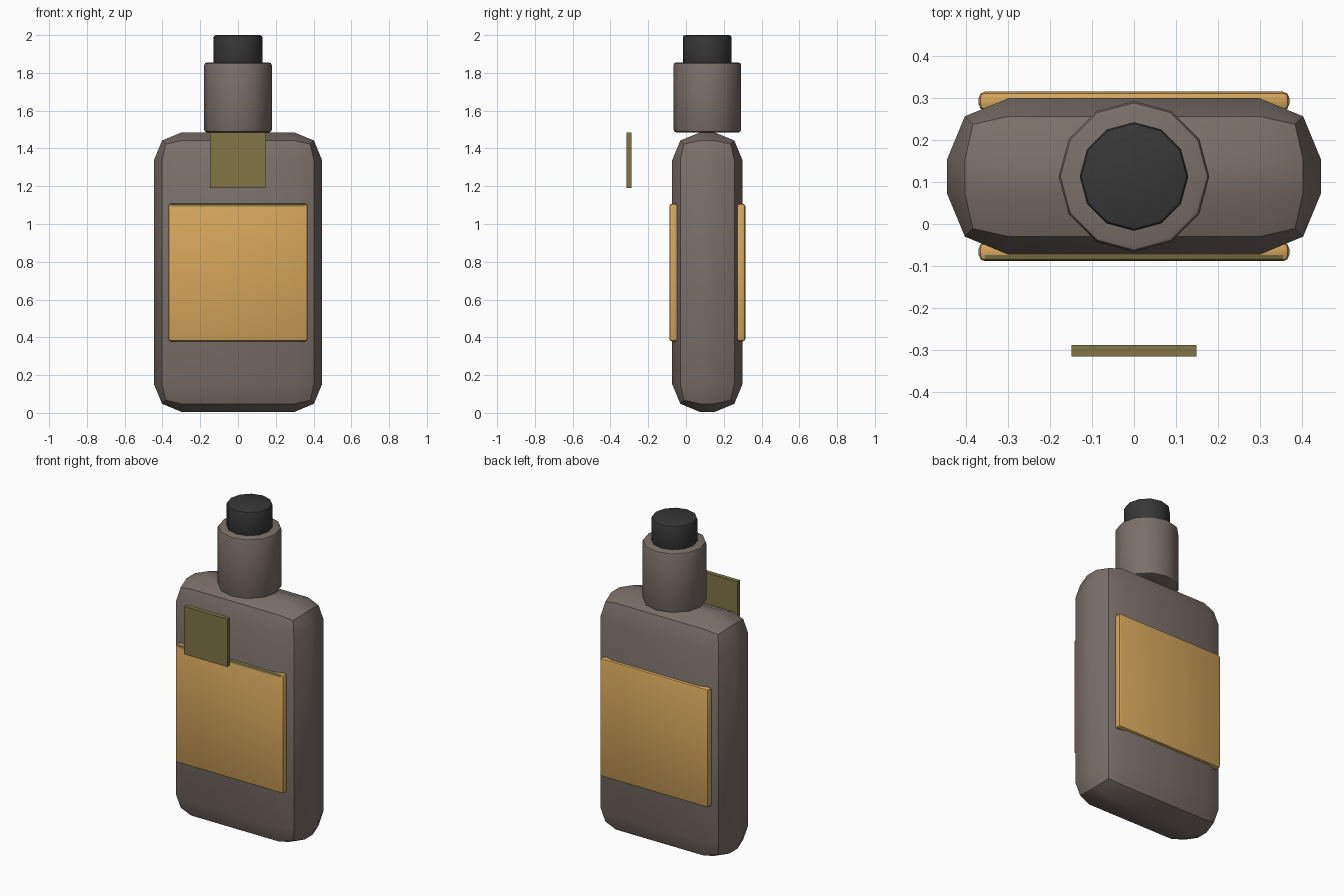
import bpy, bmesh, math
from mathutils import Matrix

cube = bpy.data.objects.get("Cube")
if cube:
    bpy.data.objects.remove(cube, do_unlink=True)

MID_Y = 0.113


def material(name, rgb):
    color = [(c / 255) ** 2.2 for c in rgb] + [1.0]
    mat = bpy.data.materials.new(name)
    mat.use_nodes = True
    mat.diffuse_color = color
    mat.node_tree.nodes["Principled BSDF"].inputs["Base Color"].default_value = color
    return mat


glass = material("brown grey glass", (122, 111, 106))
paper = material("tan paper", (213, 165, 92))
olive = material("olive tag", (128, 116, 72))
black = material("black cap", (58, 58, 58))


def finish(name, bm, mats, angle=30):
    bmesh.ops.recalc_face_normals(bm, faces=bm.faces)
    mesh = bpy.data.meshes.new(name)
    bm.to_mesh(mesh)
    bm.free()
    obj = bpy.data.objects.new(name, mesh)
    bpy.context.collection.objects.link(obj)
    for mat in mats:
        mesh.materials.append(mat)
    bpy.ops.object.select_all(action="DESELECT")
    obj.select_set(True)
    bpy.context.view_layer.objects.active = obj
    bpy.ops.object.shade_smooth_by_angle(angle=math.radians(angle))
    return obj


def box(name, size, center, mats, bevel=0):
    bm = bmesh.new()
    bmesh.ops.create_cube(bm, size=1)
    bmesh.ops.scale(bm, vec=size, verts=bm.verts)
    bmesh.ops.translate(bm, vec=center, verts=bm.verts)
    if bevel:
        bmesh.ops.bevel(bm, geom=bm.edges[:], offset=bevel, segments=2,
                        profile=0.5, affect="EDGES")
    return finish(name, bm, mats)


def drum(name, radius, bottom, top, mats, bevel):
    bm = bmesh.new()
    bmesh.ops.create_cone(bm, cap_ends=True, segments=12, radius1=radius,
                          radius2=radius, depth=top - bottom,
                          matrix=Matrix.Translation((0, MID_Y, (top + bottom) / 2)))
    rims = [e for e in bm.edges if abs(e.verts[0].co.z - e.verts[1].co.z) < 1e-4]
    bmesh.ops.bevel(bm, geom=rims, offset=bevel, segments=2,
                    profile=0.5, affect="EDGES")
    return finish(name, bm, mats, 35)


# Flask body, neck and cap
box("bottle_body", (0.89, 0.372, 1.48), (0, MID_Y, 0.745), [glass], 0.147)
drum("bottle_neck", 0.179, 1.485, 1.855, [glass], 0.014)
drum("bottle_cap", 0.129, 1.845, 2.0, [black], 0.012)

# Labels on both broad sides
for name, side in (("front_label", -1), ("back_label", 1)):
    label = box(name, (0.738, 0.045, 0.73), (0, MID_Y + side * 0.179, 0.743),
                [paper, olive], 0.015)
    # Olive upper lip on the front label
    if side < 0:
        for face in label.data.polygons:
            if face.normal.z > 0.3 and face.normal.y < -0.3 and abs(face.normal.x) < 0.1:
                face.material_index = 1

# Tag hanging in front of the shoulder
box("front_tag", (0.296, 0.027, 0.295), (0, -0.301, 1.338), [olive])
